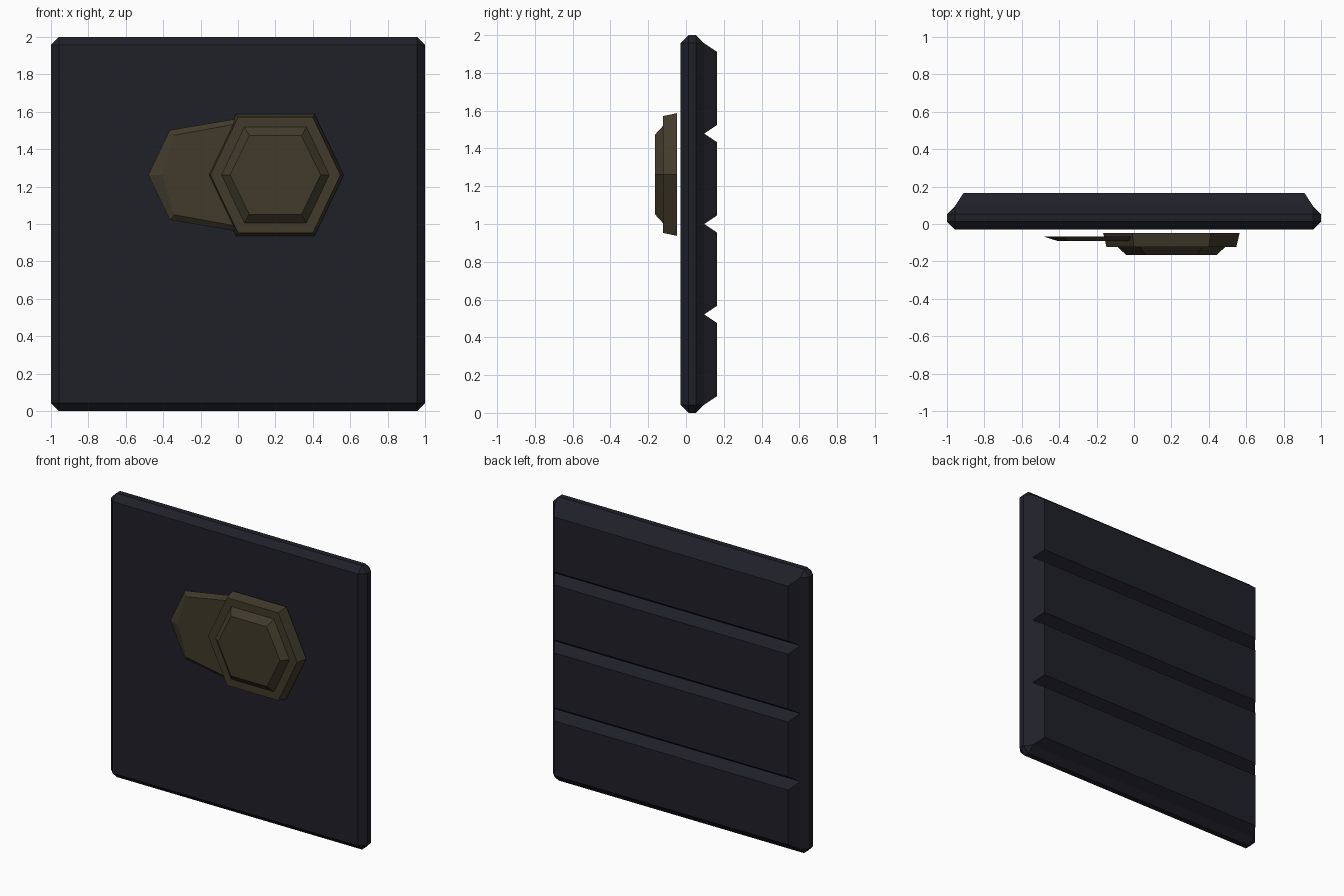
import bpy, bmesh

if "Cube" in bpy.data.objects:
    bpy.data.objects.remove(bpy.data.objects["Cube"])


def material(name, rgb):
    m = bpy.data.materials.new(name)
    m.diffuse_color = (*rgb, 1)
    m.use_nodes = True
    m.node_tree.nodes["Principled BSDF"].inputs["Base Color"].default_value = m.diffuse_color
    return m


dark = material("dark_panel", (0.014, 0.014, 0.022))
bronze = material("bronze", (0.052, 0.043, 0.024))


def finish(name, bm, mat):
    bmesh.ops.recalc_face_normals(bm, faces=bm.faces)
    me = bpy.data.meshes.new(name)
    bm.to_mesh(me)
    bm.free()
    me.materials.append(mat)
    ob = bpy.data.objects.new(name, me)
    bpy.context.collection.objects.link(ob)
    return ob


def loft(name, rings, mat):
    """Closed solid through outlines given as (y, [(x, z), ...])."""
    bm = bmesh.new()
    loops = [[bm.verts.new((x, y, z)) for x, z in pts] for y, pts in rings]
    n = len(loops[0])
    for a, b in zip(loops, loops[1:]):
        for i in range(n):
            j = (i + 1) % n
            bm.faces.new((a[i], a[j], b[j], b[i]))
    bm.faces.new(loops[0])
    bm.faces.new(loops[-1])
    return finish(name, bm, mat)


def rect(x, z0, z1):
    return [(-x, z0), (x, z0), (x, z1), (-x, z1)]


CX, CZ = 0.2, 1.262


def hexagon(r, flat, h):
    """Hexagon with points left and right, half-width r, half-height h."""
    return [(CX + x, CZ + z) for x, z in
            ((r, 0), (flat, h), (-flat, h), (-r, 0), (-flat, -h), (flat, -h))]


# backing board, chamfered on every edge
bm = bmesh.new()
bmesh.ops.create_cube(bm, size=1)
for v in bm.verts:
    v.co = (v.co.x * 2, 0.033 + v.co.y * 0.126, 1 + v.co.z * 2)
bmesh.ops.bevel(bm, geom=bm.edges[:], offset=0.043, segments=1, affect='EDGES')
finish("backing_board", bm, dark)

# four chamfered slats on the back, forming V grooves
pitch = (2 - 2 * 0.043) / 4
for i in range(4):
    z0 = 0.043 + i * pitch
    z1 = z0 + pitch
    loft(f"back_slat_{i + 1}", [
        (0.096, rect(0.957, z0, z1)),
        (0.165, rect(0.912, z0 + 0.046, z1 - 0.046))], dark)

# stepped hexagonal boss
loft("hex_boss", [
    (-0.047, hexagon(0.365, 0.21, 0.325)),
    (-0.123, hexagon(0.347, 0.20, 0.309)),
    (-0.123, hexagon(0.288, 0.166, 0.256)),
    (-0.165, hexagon(0.242, 0.139, 0.21))], bronze)


# thin side plate tucked into the boss
def plate(tip, shoulder_x, shoulder_h, root_h):
    return [(x, CZ + z) for x, z in
            ((tip, 0), (shoulder_x, shoulder_h), (0.02, root_h),
             (0.02, -root_h), (shoulder_x, -shoulder_h))]


loft("side_plate", [
    (-0.068, plate(-0.48, -0.365, 0.24, 0.305)),
    (-0.092, plate(-0.405, -0.345, 0.212, 0.278))], bronze)
